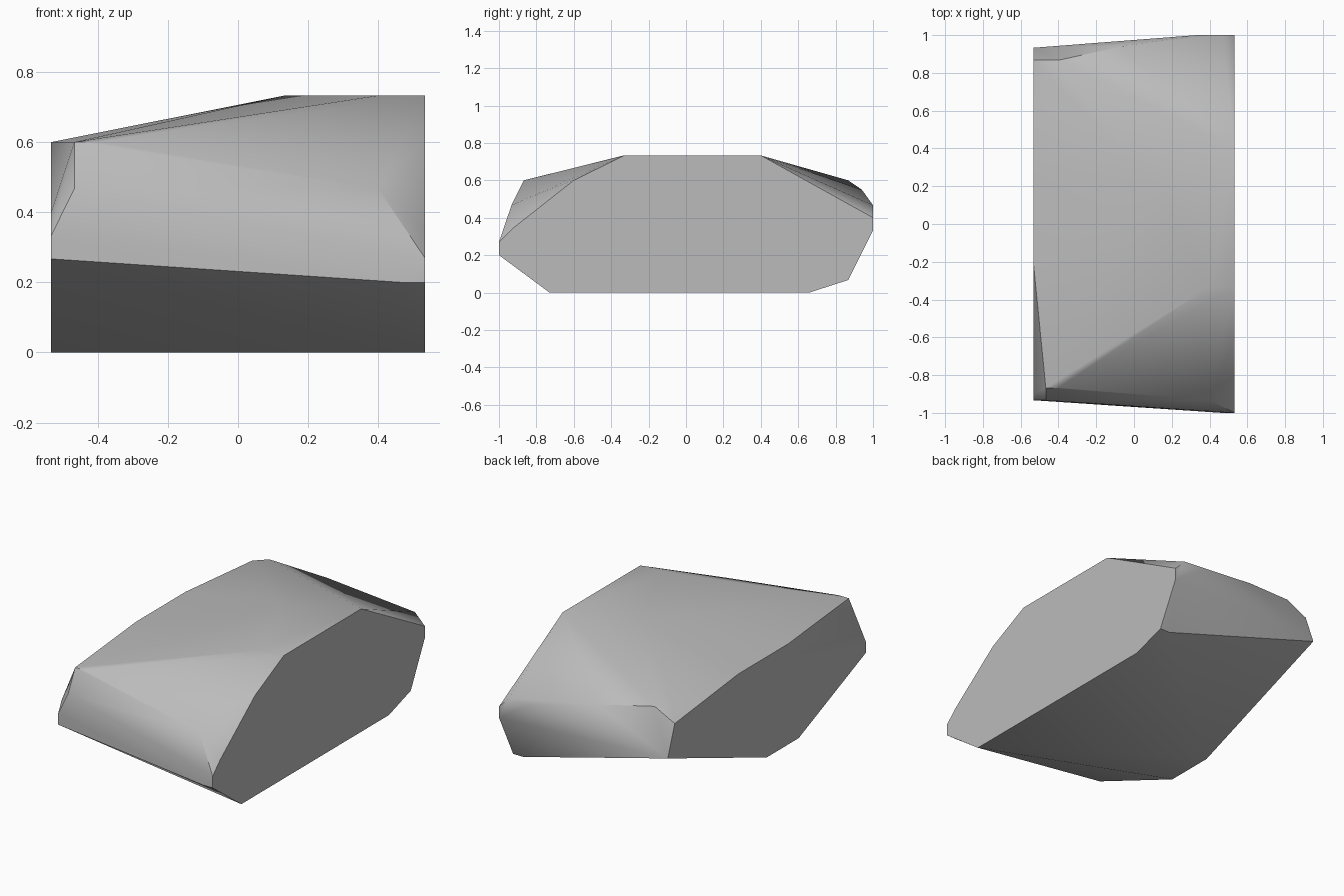
import bpy, bmesh, math

cube = bpy.data.objects.get("Cube")
if cube:
    bpy.data.objects.remove(cube, do_unlink=True)

# Plain stone colour
stone = bpy.data.materials.new("stone_grey")
stone.use_nodes = True
colour = (0.5, 0.5, 0.5, 1)
stone.diffuse_color = colour
stone.node_tree.nodes["Principled BSDF"].inputs["Base Color"].default_value = colour

# Flat end profiles (y, z)
W = 0.533
left_end = [(-1, .2), (-1, .27), (-.93, .34), (-.6, .6), (-.33, .733), (.4, .733),
            (1, .4), (1, .333), (.867, .067), (.66, 0), (-.73, 0)]
right_end = [(-.933, .267), (-.933, .333), (-.9, .4), (-.2, .6), (.267, .6),
             (.867, .533), (.867, .467), (.933, .35), (0, 0), (-.3, 0)]

# Corners between the ends: front, top, back
corners = [(-.467, -.867, .6), (-.4, -.867, .6), (-.467, -.933, .467),
           (.4, -.933, .467), (.467, -1, .2),
           (.133, .2, .733), (.4, -.333, .733),
           (-.467, .8, .6), (-.4, .867, .6), (-.067, .94, .55),
           (.333, 1, .467), (.467, 1, .467), (.467, .867, .067)]

points = [(W, y, z) for y, z in left_end] + [(-W, y, z) for y, z in right_end] + corners

# Chipped boulder as a hull around the corners
bm = bmesh.new()
for p in points:
    bm.verts.new(p)
bmesh.ops.convex_hull(bm, input=bm.verts[:])
bmesh.ops.delete(bm, geom=[v for v in bm.verts if not v.link_faces], context='VERTS')
bmesh.ops.dissolve_limit(bm, angle_limit=math.radians(1), verts=bm.verts[:], edges=bm.edges[:])
bmesh.ops.recalc_face_normals(bm, faces=bm.faces[:])
mesh = bpy.data.meshes.new("boulder")
bm.to_mesh(mesh)
bm.free()
mesh.materials.append(stone)
boulder = bpy.data.objects.new("boulder", mesh)
bpy.context.collection.objects.link(boulder)

# Soft facets with crisp breaks
bpy.context.view_layer.objects.active = boulder
boulder.select_set(True)
bpy.ops.object.shade_smooth_by_angle(angle=math.radians(40))
